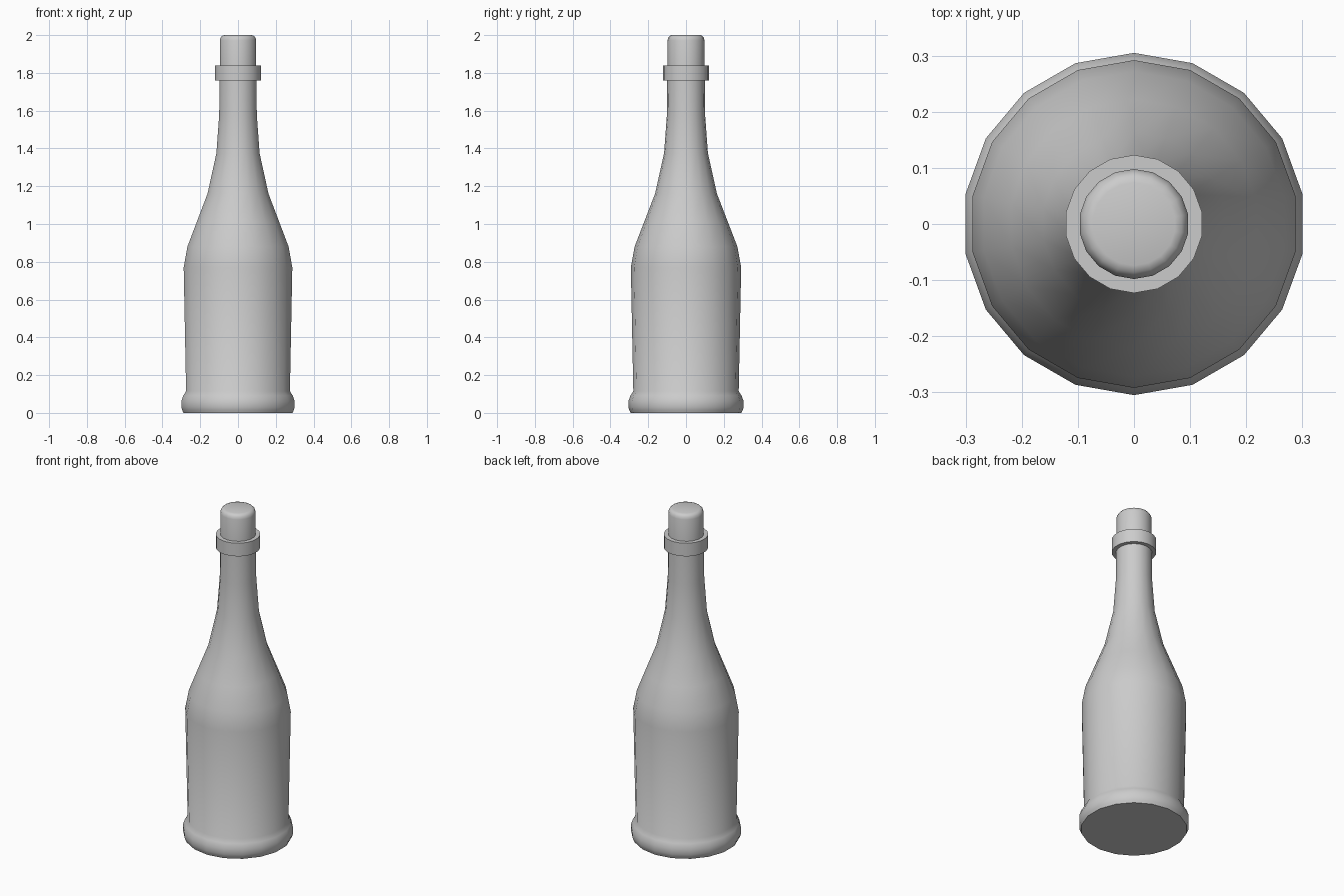
import bpy, bmesh, math

if "Cube" in bpy.data.objects:
    bpy.data.objects.remove(bpy.data.objects["Cube"])

SIDES = 18


def lathe(name, profile, closed=False):
    """Revolve (radius, height) points around z; open profiles get end caps."""
    bm = bmesh.new()
    rings = []
    for r, z in profile:
        ring = []
        for i in range(SIDES):
            a = math.pi / 2 + 2 * math.pi * i / SIDES
            ring.append(bm.verts.new((r * math.cos(a), r * math.sin(a), z)))
        rings.append(ring)
    pairs = list(zip(rings, rings[1:]))
    if closed:
        pairs.append((rings[-1], rings[0]))
    for low, high in pairs:
        for i in range(SIDES):
            j = (i + 1) % SIDES
            bm.faces.new((low[i], low[j], high[j], high[i]))
    if not closed:
        bm.faces.new(rings[0][::-1])
        bm.faces.new(rings[-1])
    bmesh.ops.recalc_face_normals(bm, faces=bm.faces)
    mesh = bpy.data.meshes.new(name)
    bm.to_mesh(mesh)
    bm.free()
    obj = bpy.data.objects.new(name, mesh)
    bpy.context.collection.objects.link(obj)
    bpy.ops.object.select_all(action='DESELECT')
    obj.select_set(True)
    bpy.context.view_layer.objects.active = obj
    bpy.ops.object.shade_smooth_by_angle(angle=math.radians(35))
    return obj


# Glass body with flared foot, sloping shoulder and neck
lathe("bottle_body", [
    (0.293, 0.0), (0.300, 0.015), (0.305, 0.03), (0.305, 0.062),
    (0.294, 0.092), (0.279, 0.115), (0.292, 0.77), (0.272, 0.88),
    (0.222, 1.01), (0.164, 1.16), (0.116, 1.375), (0.101, 1.58),
    (0.099, 1.80)])

# Raised ring around the neck
lathe("neck_collar", [
    (0.090, 1.76), (0.123, 1.76), (0.123, 1.84), (0.090, 1.84)], closed=True)

# Stopper with a rounded top edge
lathe("cork", [
    (0.098, 1.79), (0.098, 1.972), (0.094, 1.986), (0.086, 1.996),
    (0.074, 2.0)])
